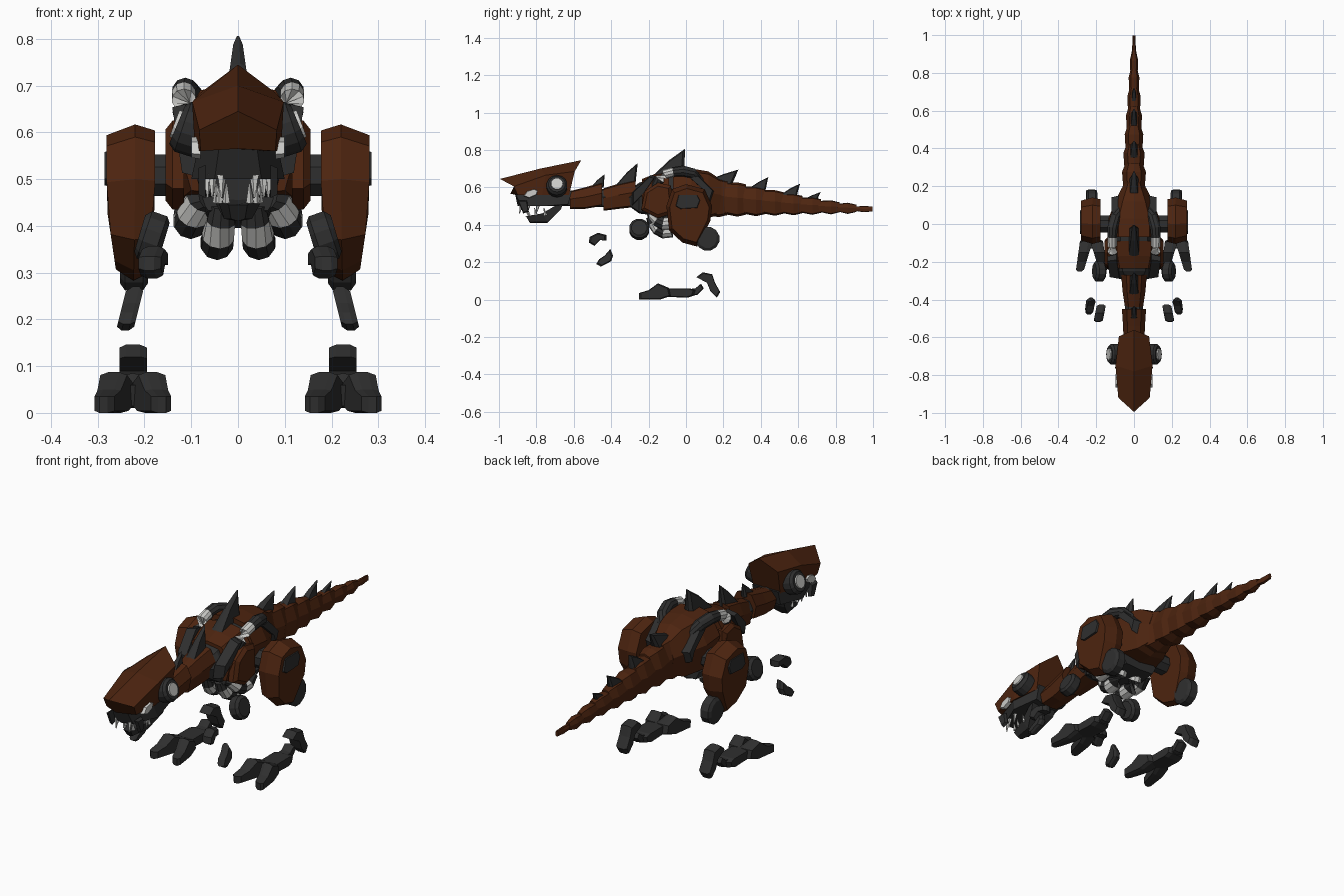
import bpy, bmesh, math
from mathutils import Vector


def material(name, rgb):
    m = bpy.data.materials.new(name)
    m.diffuse_color = (*rgb, 1)
    return m


RUST = material("rust brown", (0.075, 0.018, 0.005))
DARK = material("dark metal", (0.028, 0.028, 0.028))
LIGHT = material("pale metal", (0.6, 0.6, 0.58))


def rings_object(name, rings, mat, mirror=False, mats=None, band=None):
    """Skin closed rings of equal length; band(i) picks the material of strip i."""
    bm = bmesh.new()
    vs = [[bm.verts.new(p) for p in r] for r in rings]
    n = len(rings[0])
    for i in range(len(rings) - 1):
        for j in range(n):
            k = (j + 1) % n
            f = bm.faces.new((vs[i][j], vs[i][k], vs[i + 1][k], vs[i + 1][j]))
            if band:
                f.material_index = band(i)
    for i, ring in ((0, vs[0]), (len(rings) - 2, vs[-1])):
        f = bm.faces.new(ring)
        if band:
            f.material_index = band(i)
    bmesh.ops.recalc_face_normals(bm, faces=bm.faces)
    me = bpy.data.meshes.new(name)
    bm.to_mesh(me)
    bm.free()
    for m in mats or [mat]:
        me.materials.append(m)
    ob = bpy.data.objects.new(name, me)
    bpy.context.collection.objects.link(ob)
    if mirror:
        ob.modifiers.new("mirror", "MIRROR").use_mirror_merge = False
    return ob


def loft(name, halves, mat):
    """Symmetric body; each half ring runs from top centre to bottom centre."""
    full = [h + [(-x, y, z) for x, y, z in reversed(h[1:-1])] for h in halves]
    return rings_object(name, full, mat)


def body(name, stations, mat):
    """Stations: y, half width, bottom, top; six-sided with a raised ridge."""
    halves = []
    for y, w, b, t in stations:
        h = t - b
        halves.append([(0, y, t), (w * .6, y, t - h * .06), (w, y, b + h * .55),
                       (w * .8, y, b + h * .06), (0, y, b)])
    return loft(name, halves, mat)


def prism(name, profile, sections, mat, mirror=True, warp=None):
    """Side profile (y, z) swept over (x, scale) sections."""
    cy = sum(p[0] for p in profile) / len(profile)
    cz = sum(p[1] for p in profile) / len(profile)
    rings = [[(x, cy + (y - cy) * s, cz + (z - cz) * s) for y, z in profile] for x, s in sections]
    if warp:
        rings = [[warp(*p) for p in r] for r in rings]
    return rings_object(name, rings, mat, mirror)


def tube(name, pts, radii, mat, sides=10, mirror=True, mats=None, band=None):
    pts = [Vector(p) for p in pts]
    rings = []
    for i, p in enumerate(pts):
        d = (pts[min(i + 1, len(pts) - 1)] - pts[max(i - 1, 0)]).normalized()
        ref = Vector((0, 0, 1)) if abs(d.z) < .8 else Vector((0, 1, 0))
        u = d.cross(ref).normalized()
        v = d.cross(u)
        r = radii[i] if isinstance(radii, (list, tuple)) else radii
        rings.append([p + r * (math.cos(a) * u + math.sin(a) * v)
                      for a in (math.tau * (k + .5) / sides for k in range(sides))])
    return rings_object(name, rings, mat, mirror, mats, band)


# Head: faceted shell with dark snout and jaw beneath
loft("head_shell", [
    [(0, -.995, .645), (.083, -.92, .605), (.08, -.90, .56), (0, -.94, .565)],
    [(0, -.78, .70), (.098, -.75, .665), (.092, -.77, .56), (0, -.77, .56)],
    [(0, -.56, .745), (.08, -.595, .685), (.072, -.625, .56), (0, -.625, .56)]], RUST)
loft("snout", [
    [(0, -.92, .57), (.04, -.915, .57), (.05, -.88, .50), (0, -.90, .50)],
    [(0, -.76, .57), (.085, -.78, .57), (.10, -.76, .50), (0, -.76, .50)],
    [(0, -.61, .58), (.07, -.61, .58), (.07, -.63, .51), (0, -.64, .50)]], DARK)
loft("lower_jaw", [
    [(0, -.86, .445), (.02, -.855, .445), (.015, -.835, .415), (0, -.835, .41)],
    [(0, -.77, .455), (.045, -.77, .46), (.03, -.74, .415), (0, -.74, .41)],
    [(0, -.65, .53), (.07, -.65, .53), (.065, -.67, .48), (0, -.67, .48)]], DARK)
for i, (x, y) in enumerate(((.035, -.88), (.055, -.84), (.065, -.79))):
    tube(f"upper_fang_{i}", [(x, y, .51), (x, y - .01, .46)], [.011, .002], LIGHT, 5)
    tube(f"lower_fang_{i}", [(x * .7, y + .04, .45), (x * .7, y + .03, .49)], [.009, .002], LIGHT, 5)
prism("jaw_prong", [(-.90, .53), (-.85, .53), (-.84, .47), (-.87, .46)],
      [(.07, 1), (.085, .8)], DARK)
prism("eye", [(-.868, .553), (-.85, .58), (-.81, .592), (-.79, .582), (-.80, .56), (-.84, .543)],
      [(.08, 1), (.099, .9)], LIGHT)

# Round cheek discs tilted slightly upward
tube("cheek_disc", [(.08, -.69, .60), (.118, -.69, .612), (.13, -.69, .617)],
     [.056, .056, .045], DARK, 14)
tube("cheek_lamp", [(.115, -.69, .611), (.136, -.69, .619)], [.035, .031], LIGHT, 12)

# Neck: flared armour segments around a dark core
body("neck_core", [(-.66, .045, .50, .58), (-.24, .05, .49, .60)], DARK)
body("neck_front", [(-.62, .055, .485, .58), (-.54, .058, .485, .60), (-.45, .064, .50, .625)], RUST)
body("neck_rear", [(-.44, .048, .475, .595), (-.36, .06, .485, .62), (-.27, .068, .495, .64)], RUST)

# Torso: dark collar, chest, dark joint and hip shell
body("collar", [(-.305, .06, .50, .585), (-.25, .10, .46, .625), (-.17, .10, .45, .65)], DARK)
body("chest", [(-.235, .125, .465, .645), (-.17, .145, .45, .67), (-.09, .155, .44, .685)], RUST)
body("waist_joint", [(-.10, .12, .44, .68), (-.02, .12, .43, .69)], DARK)
body("hip_shell", [(-.07, .135, .455, .705), (.03, .135, .44, .70), (.12, .10, .435, .685),
                   (.19, .065, .46, .64)], RUST)
body("belly", [(-.20, .08, .43, .48), (-.13, .12, .395, .48), (.04, .10, .40, .48)], DARK)
prism("chest_plate", [(-.24, .48), (-.22, .58), (-.15, .625), (-.08, .61), (-.07, .46), (-.15, .435)],
      [(.115, 1), (.14, 1), (.155, .8)], RUST)
prism("collar_strut", [(-.29, .50), (-.29, .57), (-.19, .665), (-.16, .66), (-.23, .56)],
      [(.075, 1), (.125, .85)], DARK, warp=lambda x, y, z: (x + (z - .55) * .15, y, z))
prism("rear_vent", [(.01, .66), (.06, .67), (.15, .58), (.13, .52), (.11, .57)],
      [(.08, 1), (.12, .85)], DARK)

# Tail: overlapping tapering segments
ys = [.10, .21, .31, .41, .51, .61, .71, .81, .90, .985]


def tail_size(y):
    t = (y - .1) / .885
    w = .092 - .16 * (y - .1) * 2 if y < .2 else .062 * (1 - t) + .009
    return w, .445 + .022 * t, .50 + .165 * (1 - t) ** 1.25


for i, (a, b) in enumerate(zip(ys, ys[1:])):
    wa, ba, ta = tail_size(a)
    wb, bb, tb = tail_size(b)
    e = .007 if i < 8 else 0
    body(f"tail_segment_{i}", [(a - .015, wa * .9, ba + .012, ta - .012),
                               (b - .035, wb + e, bb - e, tb + e * 1.3),
                               (b + .012, wb * .8, bb + .004, tb - .002)], RUST)

# Back spikes: leaning blades from neck to tail
for i, (y0, y1, z0, z1, yt, zt, w) in enumerate((
        (-.52, -.44, .59, .60, -.435, .67, .018), (-.385, -.27, .60, .62, -.258, .73, .025),
        (-.19, -.01, .65, .67, -.005, .806, .03), (.10, .24, .63, .60, .28, .695, .026),
        (.33, .42, .59, .56, .44, .655, .022), (.49, .585, .55, .53, .61, .62, .019),
        (.62, .69, .53, .51, .72, .575, .014))):
    ym = y0 + (yt - y0) * .55
    zm = z0 + (zt - z0) * .62
    prism(f"back_spike_{i}", [(y0, z0), (ym, zm), (yt, zt), (y1, z1)],
          [(-w, .8), (-w * .3, 1), (w * .3, 1), (w, .8)], DARK, mirror=False,
          warp=lambda x, y, z, zt=zt, z0=z0: (x * (1 - .75 * max(0, (z - z0) / (zt - z0))), y, z))

# Exhaust pipes on the back, with a pale band
tube("back_pipe", [(.10, -.165, .60), (.112, -.14, .645), (.116, -.115, .67), (.116, -.07, .682),
                   (.113, -.02, .688), (.10, .035, .675), (.07, .075, .63)],
     [.024, .029, .026, .026, .029, .028, .024], None, 10,
     mats=[DARK, LIGHT], band=lambda i: 1 if i in (1, 2) else 0)

# Banded belly hoses
for i, (x, drop) in enumerate(((.045, .0), (.102, .045))):
    path = [(x * .55 + .01, -.19, .445 + drop / 3), (x * .8, -.175, .41 + drop),
            (x * .95, -.15, .378 + drop), (x, -.12, .362 + drop),
            (x * 1.02, -.085, .365 + drop), (x, -.05, .395 + drop), (x * .9, -.03, .44 + drop)]
    tube(f"belly_hose_{i}", path, [.025, .032, .035, .036, .036, .033, .028], None, 10,
         mats=[DARK, LIGHT], band=lambda i: i % 2)

# Hips and thighs
tube("hip_axle", [(.09, .0, .508), (.19, .0, .508)], .048, DARK, 8)
prism("thigh", [(-.105, .50), (-.075, .59), (.0, .617), (.10, .59), (.14, .50), (.13, .42),
                (.095, .35), (.06, .283), (-.02, .305), (-.09, .37)],
      [(.177, .92), (.22, 1), (.281, .86)], RUST,
      warp=lambda x, y, z: (x if z > .44 else .228 + (x - .228) * (1 - (.44 - z) * 2.8), y, z))
prism("thigh_panel", [(-.055, .50), (-.04, .56), (.06, .56), (.075, .53), (.06, .49), (-.03, .485)],
      [(.277, 1), (.285, .95)], DARK)
tube("knee_wheel", [(.193, .115, .325), (.203, .115, .325), (.242, .115, .325), (.252, .115, .325)],
     [.05, .065, .065, .05], DARK, 12)

# Ankles and clawed feet
prism("ankle", [(.055, .12), (.09, .146), (.14, .135), (.155, .09), (.183, .04), (.165, .01),
                (.13, .045), (.112, .09)], [(.195, .9), (.21, 1), (.24, 1), (.253, .9)], DARK)
prism("foot_base", [(-.12, .015), (-.13, .06), (-.09, .06), (.02, .06), (.05, .05), (.04, .02), (.01, .01)],
      [(.185, .85), (.205, 1), (.25, 1), (.27, .85)], DARK)
prism("heel_claw", [(.0, .015), (.01, .055), (.05, .06), (.08, .085), (.095, .06), (.06, .025)],
      [(.20, .85), (.225, 1), (.25, .85)], DARK)
for side, name in ((1, "outer_toe"), (-1, "inner_toe")):
    prism(name, [(-.25, .0), (-.252, .035), (-.20, .05), (-.15, .087), (-.09, .062), (-.08, .02), (-.14, .0)],
          [(-.033, .88), (-.014, 1), (.014, 1), (.033, .88)], DARK,
          warp=lambda x, y, z, s=side: (.225 + s * (.025 - (y + .08) * .22) + x * (1 + (y + .1) * 2.5),
                                        y, max(z, 0)))

# Arms: tilted shoulder wheel and two separate claws
tube("arm_wheel", [(.158, -.25, .367), (.168, -.25, .37), (.20, -.25, .381), (.21, -.25, .384)],
     [.042, .055, .055, .042], DARK, 12)
prism("upper_claw", [(-.52, .305), (-.515, .335), (-.47, .357), (-.425, .345), (-.425, .315),
                     (-.46, .318), (-.49, .287)],
      [(.157, .8), (.17, 1), (.19, 1), (.205, .8)], DARK,
      warp=lambda x, y, z: (x - (y + .47) * .2, y, z))
prism("lower_claw", [(-.48, .19), (-.465, .215), (-.435, .235), (-.405, .27), (-.39, .235),
                     (-.40, .205), (-.455, .176)],
      [(.213, .8), (.223, 1), (.238, 1), (.25, .8)], DARK,
      warp=lambda x, y, z: (x - (z - .22) * .25, y, z))
